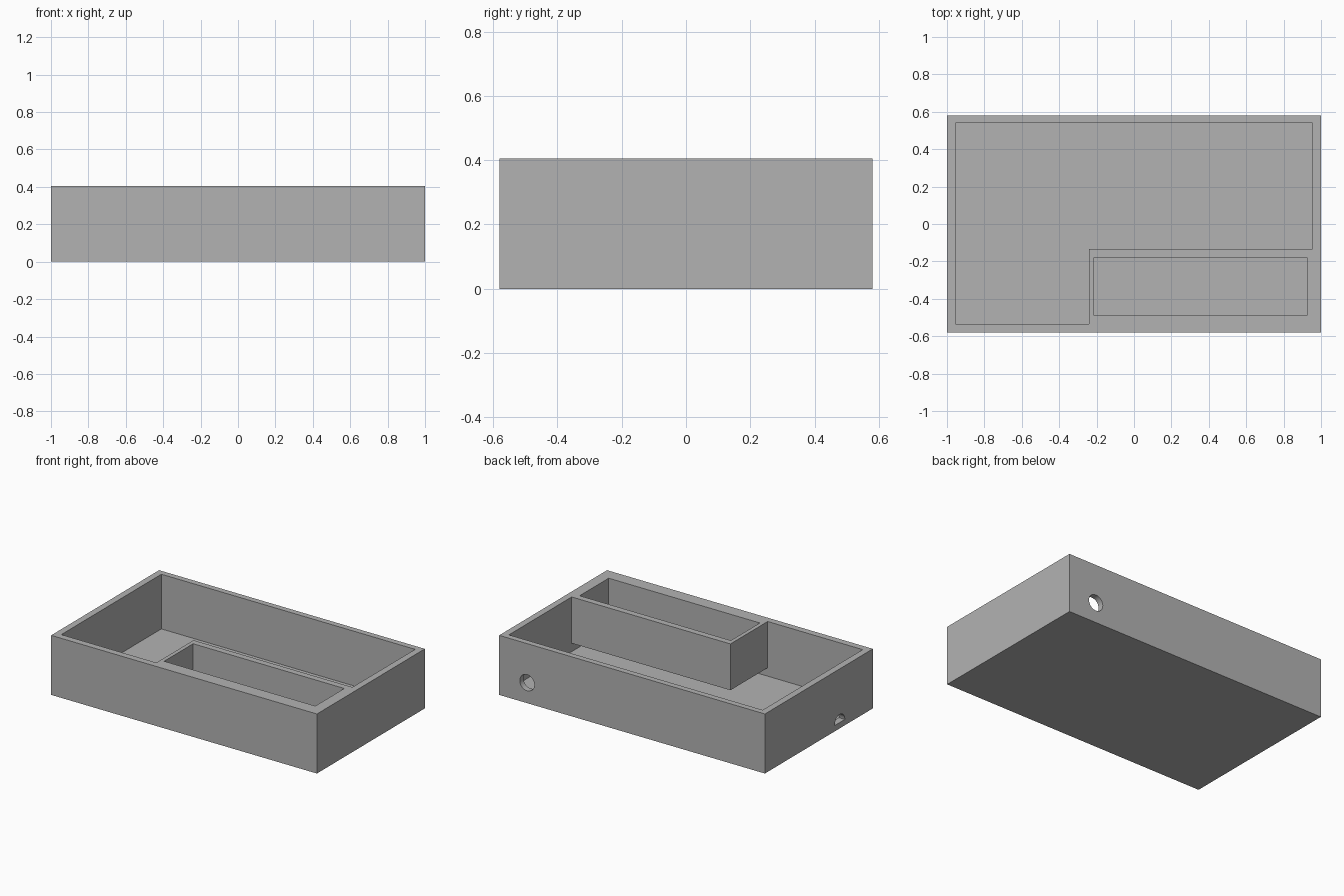
import bpy, bmesh
from math import pi, cos, sin

if "Cube" in bpy.data.objects:
    bpy.data.objects.remove(bpy.data.objects["Cube"], do_unlink=True)

# Single grey plastic
grey = bpy.data.materials.new("grey_plastic")
grey.use_nodes = True
colour = (0.45, 0.45, 0.45, 1)
grey.diffuse_color = colour
grey.node_tree.nodes["Principled BSDF"].inputs["Base Color"].default_value = colour


def finish(name, bm):
    bmesh.ops.recalc_face_normals(bm, faces=bm.faces)
    mesh = bpy.data.meshes.new(name)
    bm.to_mesh(mesh)
    bm.free()
    obj = bpy.data.objects.new(name, mesh)
    obj.data.materials.append(grey)
    bpy.context.collection.objects.link(obj)
    return obj


def box(name, xs, ys, zs):
    bm = bmesh.new()
    bmesh.ops.create_cube(bm, size=1)
    for v in bm.verts:
        v.co = [r[0] if c < 0 else r[1] for c, r in zip(v.co, (xs, ys, zs))]
    return finish(name, bm)


def prism(name, points, push):
    bm = bmesh.new()
    face = bm.faces.new([bm.verts.new(p) for p in points])
    ext = bmesh.ops.extrude_face_region(bm, geom=[face], use_keep_orig=True)
    moved = [g for g in ext["geom"] if isinstance(g, bmesh.types.BMVert)]
    bmesh.ops.translate(bm, verts=moved, vec=push)
    return finish(name, bm)


def cut(target, cutter):
    cutter.hide_render = True
    mod = target.modifiers.new("cut", "BOOLEAN")
    mod.operation, mod.solver, mod.object = "DIFFERENCE", "EXACT", cutter
    bpy.context.view_layer.objects.active = target
    bpy.ops.object.modifier_apply(modifier=mod.name)
    bpy.data.objects.remove(cutter, do_unlink=True)


W, D, H = 1.0, 0.58, 0.405
FLOOR, BLOCK_BASE = 0.033, 0.09

# Outer tray
tray = box("tray", (-W, W), (-D, D), (0, H))

# Main cavity, leaving a raised bay with a low gap beneath it
cavity = box("cavity", (-0.955, 0.955), (-0.535, 0.54), (FLOOR, H + 0.1))
cut(cavity, box("bay_block", (-0.24, 1.2), (-0.8, -0.135), (BLOCK_BASE, H + 0.2)))
cut(tray, cavity)

# Pocket inside the raised bay
cut(tray, box("bay_pocket", (-0.213, 0.925), (-0.49, -0.178), (0.12, H + 0.1)))

# Round hole through the back wall
R, N = 0.055, 32
ring = [(0.79 + R * cos(2 * pi * i / N), 0.5, 0.139 + R * sin(2 * pi * i / N))
        for i in range(N)]
cut(tray, prism("back_hole", ring, (0, 0.2, 0)))

# Half-round hole through the right wall, just above the floor
arch = [(-1.1, -0.224 + R * cos(2 * pi * i / N), 0.04 + R * sin(2 * pi * i / N))
        for i in range(N // 2 + 1)]
cut(tray, prism("side_hole", arch, (0.2, 0, 0)))

# Sharp walls, smooth hole bores
bpy.ops.object.select_all(action="DESELECT")
tray.select_set(True)
bpy.context.view_layer.objects.active = tray
bpy.ops.object.shade_smooth_by_angle()
